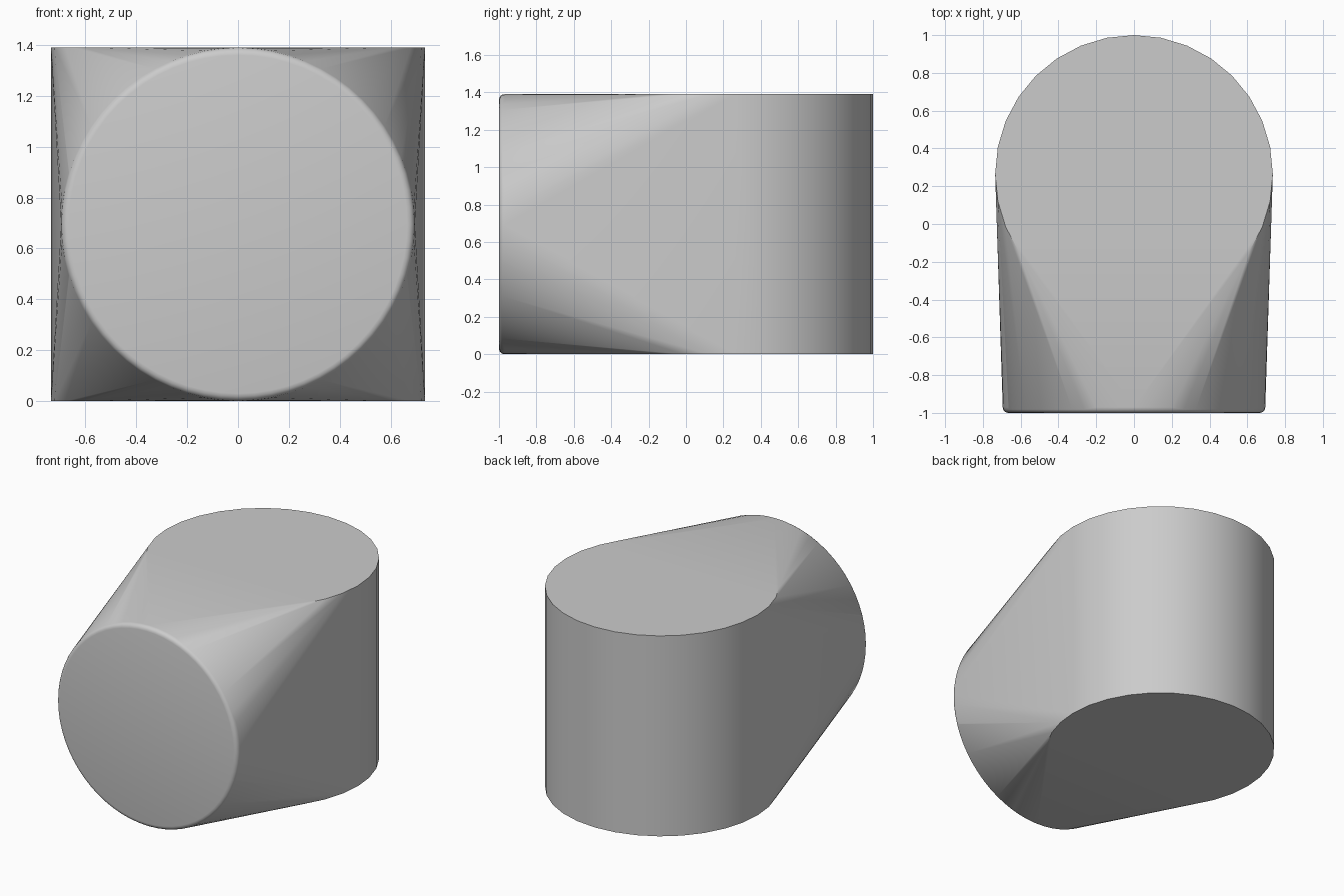
import bpy, bmesh, math

if "Cube" in bpy.data.objects:
    bpy.data.objects.remove(bpy.data.objects["Cube"])

HEIGHT = 1.39
MID = HEIGHT / 2

grey = bpy.data.materials.new("plain grey")
grey.use_nodes = True
colour = (0.6, 0.6, 0.6, 1)
grey.diffuse_color = colour
grey.node_tree.nodes["Principled BSDF"].inputs["Base Color"].default_value = colour


def ring(bm, count, radius, place):
    """Add a circle of vertices; place maps (u, v) to a 3D point."""
    for i in range(count):
        a = 2 * math.pi * i / count
        bm.verts.new(place(radius * math.cos(a), radius * math.sin(a)))


bm = bmesh.new()

# Upright drum at the back
for z in (0, HEIGHT):
    ring(bm, 32, 0.735, lambda u, v: (u, 0.265 + v, z))

# Round front face with a rounded rim
RIM = 0.03
for step in range(5):
    t = step / 4 * math.pi / 2
    y = -1 + RIM * (1 - math.sin(t))
    ring(bm, 64, MID - RIM + RIM * math.cos(t), lambda u, v: (u, y, MID + v))

# Stretch a skin between the drum and the front disc
hull = bmesh.ops.convex_hull(bm, input=bm.verts[:])
loose = [v for v in bm.verts if not v.link_faces]
bmesh.ops.delete(bm, geom=loose, context='VERTS')
bmesh.ops.dissolve_limit(bm, angle_limit=math.radians(0.3),
                         verts=bm.verts[:], edges=bm.edges[:])
bmesh.ops.recalc_face_normals(bm, faces=bm.faces[:])

mesh = bpy.data.meshes.new("blended_body")
bm.to_mesh(mesh)
bm.free()
mesh.materials.append(grey)
body = bpy.data.objects.new("blended_body", mesh)
bpy.context.collection.objects.link(body)

# Smooth skin, crisp top and bottom edges
bpy.ops.object.select_all(action='DESELECT')
body.select_set(True)
bpy.context.view_layer.objects.active = body
bpy.ops.object.shade_smooth_by_angle(angle=math.radians(30))
